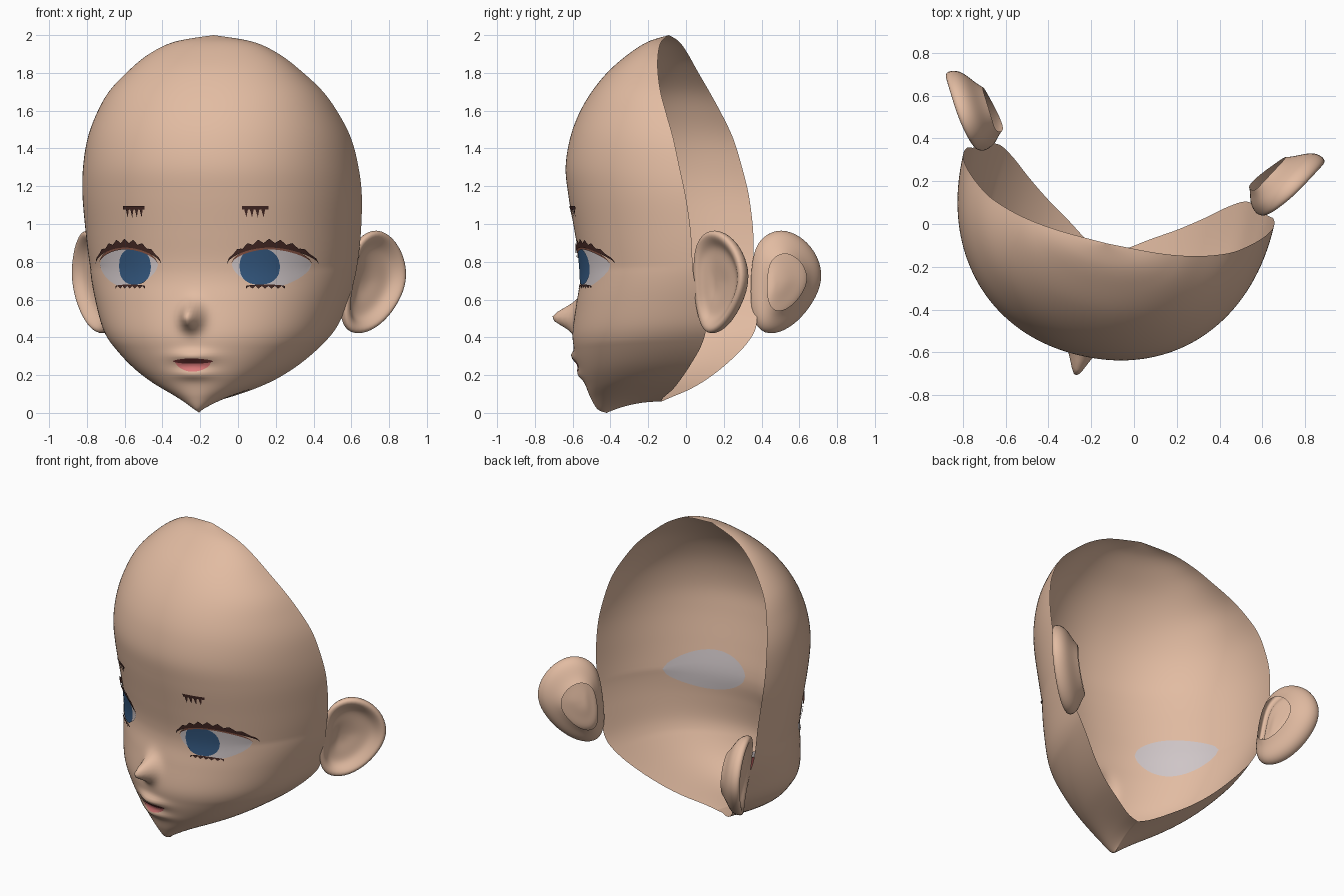
import bpy, bmesh, math
from mathutils import Matrix, Vector
from mathutils.bvhtree import BVHTree

if "Cube" in bpy.data.objects:
    bpy.data.objects.remove(bpy.data.objects["Cube"])

# The head is turned slightly about the vertical axis
TURN = Matrix.Translation((-.103, .024, 0)) @ Matrix.Rotation(math.radians(-13), 4, 'Z')


def material(name, r, g, b):
    m = bpy.data.materials.new(name)
    m.use_nodes = True
    m.diffuse_color = (r, g, b, 1)
    node = next(n for n in m.node_tree.nodes if n.type == 'BSDF_PRINCIPLED')
    node.inputs["Base Color"].default_value = (r, g, b, 1)
    node.inputs["Roughness"].default_value = .8
    return m


SKIN = material("skin", .76, .5, .36)
WHITE = material("eye white", .62, .56, .57)
BLUE = material("iris blue", .035, .1, .22)
LASH = material("lash brown", .06, .022, .018)
LID = material("lid brown", .25, .09, .06)
PINK = material("lip pink", .7, .19, .19)
DARK = material("mouth red", .16, .035, .035)


def finish(name, bm, mat, subdiv=0):
    mesh = bpy.data.meshes.new(name)
    bm.to_mesh(mesh)
    bm.free()
    mesh.transform(TURN)
    mesh.materials.append(mat)
    mesh.polygons.foreach_set("use_smooth", [True] * len(mesh.polygons))
    ob = bpy.data.objects.new(name, mesh)
    bpy.context.collection.objects.link(ob)
    if subdiv:
        mod = ob.modifiers.new("smooth", 'SUBSURF')
        mod.levels = mod.render_levels = subdiv
    return ob


def skin_grid(rows, closed=False):
    """Quad sheet through rows of points."""
    bm = bmesh.new()
    vs = [[bm.verts.new(p) for p in row] for row in rows]
    n = len(rows[0])
    for a, b in zip(vs, vs[1:]):
        for i in range(n if closed else n - 1):
            k = (i + 1) % n
            bm.faces.new((a[i], a[k], b[k], b[i]))
    return bm


def catmull(pts, steps):
    out = []
    for i in range(len(pts) - 1):
        p0, p1 = pts[max(i - 1, 0)], pts[i]
        p2, p3 = pts[i + 1], pts[min(i + 2, len(pts) - 1)]
        for k in range(steps):
            t = k / steps
            out.append([.5 * (2 * b + (c - a) * t + (2 * a - 5 * b + 4 * c - d) * t * t
                              + (3 * b - a - 3 * c + d) * t ** 3)
                        for a, b, c, d in zip(p0, p1, p2, p3)])
    return out + [list(pts[-1])]


# Face shell: centre line (y, z) and open rim (x, y, z) from chin to crown
SECTIONS = [
    (-.456, 0, 0, -.158, .06), (-.505, .02, .08, -.13, .08), (-.54, .08, .2, -.05, .125),
    (-.562, .14, .31, .02, .18), (-.59, .22, .42, .1, .26), (-.615, .32, .52, .18, .36),
    (-.625, .42, .595, .22, .46), (-.6, .58, .66, .2, .6), (-.578, .7, .7, .18, .72),
    (-.58, .8, .72, .175, .83), (-.605, .95, .735, .17, .97), (-.64, 1.15, .745, .145, 1.15),
    (-.655, 1.3, .735, .11, 1.3), (-.632, 1.45, .705, .07, 1.45), (-.585, 1.58, .65, .02, 1.58),
    (-.515, 1.7, .575, -.03, 1.7), (-.425, 1.81, .465, -.07, 1.81), (-.32, 1.9, .35, -.095, 1.9),
    (-.22, 1.965, .21, -.11, 1.965), (-.117, 2, 0, -.117, 2)]


def bell(v, width):
    return math.exp(-.5 * (v / width) ** 2)


def relief(x, z):
    """Nose and lips, pushed out of the smooth face."""
    nose = .138 * bell(z - .505, .05 if z > .505 else .042) * bell(x, .038)
    lips = (.035 * bell(z - .3, .022) + .026 * bell(z - .205, .02)) * bell(x, .075)
    return nose + lips


rows = []
COLS = 45
for yf, zf, xr, yr, zr in catmull(SECTIONS, 7):
    low = max(0, min(1, (.75 - zf) / .4))
    row = []
    for i in range(-COLS, COLS + 1):
        u = i / COLS
        t = math.copysign(abs(u) ** 1.25, u) * math.pi / 2
        s, c = abs(math.sin(t)), max(0, math.cos(t))
        x = math.copysign(xr * s ** .94 * (1 + .15 * low * abs(math.sin(2 * t))), u)
        z = zf + (zr - zf) * s * s
        y = yr + (yf - yr) * c ** .93
        row.append((x, y - relief(x, z) * (c > .3), z))
    rows.append(row)
bm = skin_grid(rows)
bmesh.ops.remove_doubles(bm, verts=bm.verts, dist=.0004)
surface = BVHTree.FromBMesh(bm)
finish("face", bm, SKIN)


def strip(name, x0, x1, lo, hi, mat, off, n=32, m=6, side=1):
    """Painted patch between two curves, laid onto the face."""
    pts = []
    for j in range(m + 1):
        row = []
        for i in range(n + 1):
            u = i / n
            x = side * (x0 + (x1 - x0) * u)
            z = lo(u) + (hi(u) - lo(u)) * j / m
            hit = surface.ray_cast(Vector((x, -2, z)), Vector((0, 1, 0)))[0]
            row.append((x, (hit.y if hit else -.5) - off, z))
        pts.append(row)
    b = skin_grid(pts)
    if (side < 0) != (off < 0):
        bmesh.ops.reverse_faces(b, faces=b.faces)
    return finish(name, b, mat)


def arch(u, power=.6):
    return max(0, math.sin(math.pi * u)) ** power


def disc(u):
    return max(0, 1 - abs(2 * u - 1) ** 2.6) ** .5


def zigzag(u, count):
    return abs((u * count) % 1 * 2 - 1)


# Eyes and brows
for side, label in ((1, "left"), (-1, "right")):
    strip(label + "_eye_white", .2, .575, lambda u: .785 - .12 * arch(u),
          lambda u: .785 + .1 * arch(u), WHITE, .004, side=side)
    strip(label + "_eye_back", .18, .6, lambda u: .77 - .13 * arch(u, .55),
          lambda u: .77 + .13 * arch(u, .55), WHITE, -.006, side=side)
    strip(label + "_iris", .24, .438, lambda u: .775 - .095 * disc(u),
          lambda u: .775 + .095 * disc(u), BLUE, .008, side=side)
    strip(label + "_eyelid", .2, .58, lambda u: .79 + .075 * arch(u),
          lambda u: .79 + .1 * arch(u), LID, .011, m=2, side=side)
    strip(label + "_upper_lash", .18, .605, lambda u: .79 + .085 * arch(u),
          lambda u: .795 + .105 * arch(u) + .022 * arch(u) * zigzag(u, 8),
          LASH, .015, n=64, m=3, side=side)
    strip(label + "_lower_lash", .275, .46, lambda u: .672 - .014 * zigzag(u, 6),
          lambda u: .672 + .008 * arch(u), LASH, .01, n=48, m=1, side=side)
    strip(label + "_brow", .265, .395, lambda u: 1.078, lambda u: 1.096,
          LASH, .008, n=12, m=1, side=side)
    for k in range(4):
        x = .275 + k * .028
        strip(label + "_brow_hair", x, x + .02, lambda u: 1.08 - .045 * (1 - abs(2 * u - 1)),
              lambda u: 1.08, LASH, .008, n=4, m=1, side=side)

# Mouth opening
strip("mouth_line", -.108, .108, lambda u: .272 - .012 * arch(u),
      lambda u: .274 + .014 * arch(u), DARK, .005, m=2)
strip("lower_lip", -.095, .095, lambda u: .264 - .046 * arch(u),
      lambda u: .266, PINK, .004, m=4)


def ball(name, centre, size, mat):
    b = bmesh.new()
    bmesh.ops.create_uvsphere(b, u_segments=24, v_segments=12, radius=1,
                              matrix=Matrix.Translation(centre) @ Matrix.Diagonal((*size, 1)))
    finish(name, b, mat)


# Inside of the mouth
ball("mouth_cavity", (0, -.5, .26), (.09, .08, .035), DARK)
ball("tongue", (0, -.49, .228), (.065, .075, .02), PINK)
for label, z in (("upper_teeth", .295), ("lower_teeth", .205)):
    loop = [(math.cos(a) * .085, -.48 - math.sin(a) * .09)
            for a in (math.pi * i / 20 for i in range(21))]
    finish(label, skin_grid([[(x, y, z + h) for x, y in loop] for h in (-.018, .018)]), WHITE)

# Ears: rings run from the open base, round the edge, into the hollow
OUTLINE = [(0, .86), (.06, .94), (.16, .98), (.28, .935), (.37, .83), (.395, .7),
           (.34, .58), (.26, .48), (.16, .415), (.06, .42), (.005, .52), (-.01, .68)]
RINGS = [(.55, -.12), (.68, -.09), (.9, -.055), (1, -.015), (1, .025), (.9, .035),
         (.78, .005), (.66, -.025), (.42, -.035), (.2, -.05), (.03, -.052)]
for side, label in ((1, "left"), (-1, "right")):
    rings = []
    for scale, depth in RINGS:
        ring = []
        for s, z in OUTLINE:
            s, z = .12 + (s - .12) * scale, .69 + (z - .69) * scale
            d = depth * max(0, min(1, s / .12)) if depth > 0 else depth
            lean = .28 * max(0, .75 - z) * max(0, 1 - s / .45)
            ring.append((side * (.7 + .5 * s + .86 * d - lean), .175 + .86 * s - .5 * d, z))
        rings.append(ring)
    b = skin_grid(rings, closed=True)
    b.faces.new(b.verts[:][-len(OUTLINE):]) if b.verts.ensure_lookup_table() is None else None
    bmesh.ops.recalc_face_normals(b, faces=b.faces)
    finish(label + "_ear", b, SKIN, subdiv=2)
